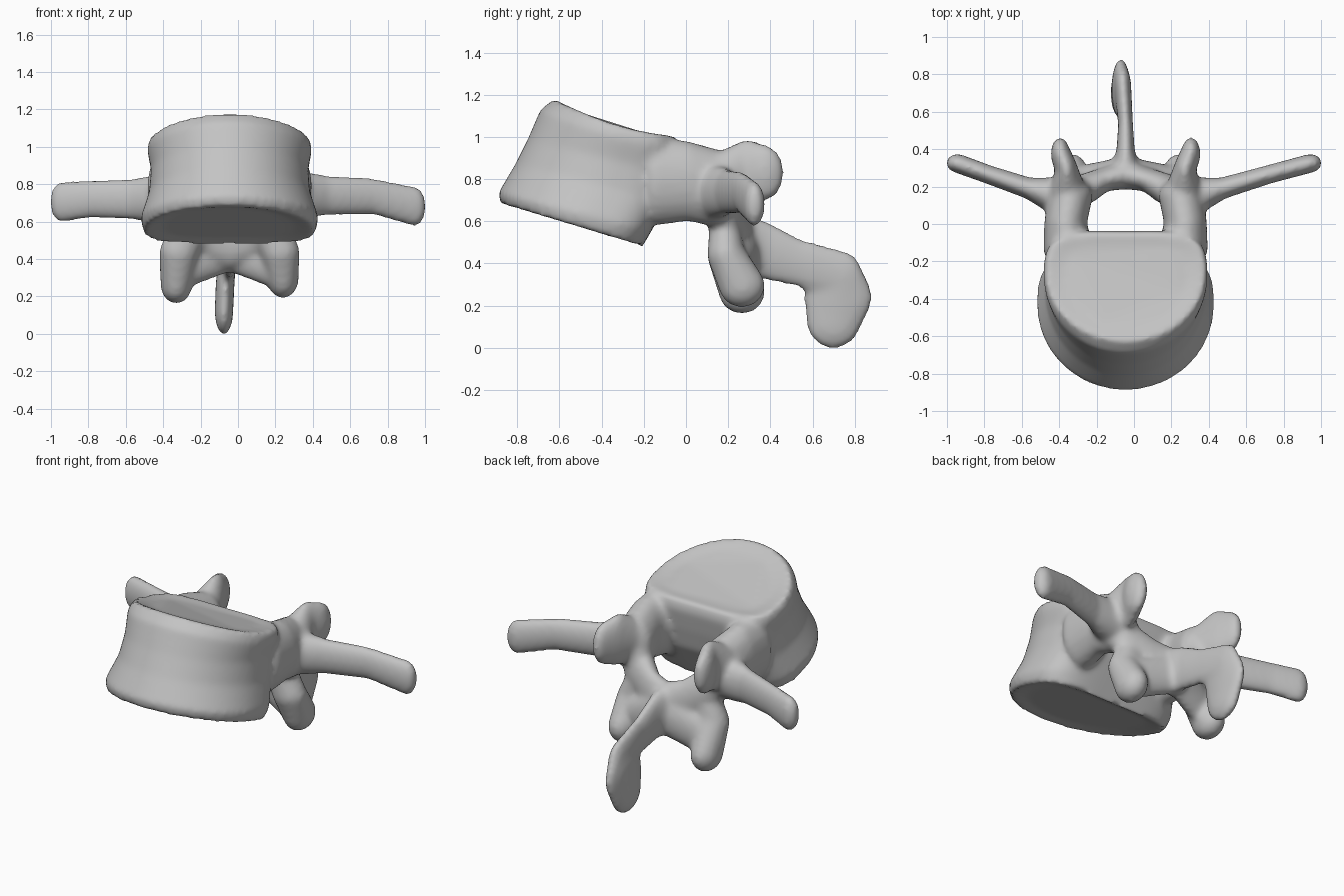
import bpy, bmesh, math
from mathutils import Vector

if "Cube" in bpy.data.objects:
    bpy.data.objects.remove(bpy.data.objects["Cube"])

MID = -0.045   # the bone's own midline
bm = bmesh.new()

# Unit sphere points reused by every rounded section
ball = bmesh.new()
bmesh.ops.create_icosphere(ball, subdivisions=3, radius=1)
UNIT = [v.co.copy() for v in ball.verts]
ball.free()


def limb(sections):
    """Chain of ellipsoids (x, y, z, rx, ry, rz), hulled pair by pair."""
    for pair in zip(sections, sections[1:]):
        verts = []
        for x, y, z, rx, ry, rz in pair:
            verts += [bm.verts.new((x + p.x * rx, y + p.y * ry, z + p.z * rz)) for p in UNIT]
        hull = bmesh.ops.convex_hull(bm, input=verts)
        loose = {g for g in hull["geom_interior"] + hull["geom_unused"]
                 if isinstance(g, bmesh.types.BMVert)}
        bmesh.ops.delete(bm, geom=list(loose), context='VERTS')


def body_ring(front, back, width, scale=1.0, shift=0.0, sag=0.0, count=64):
    """D-shaped ring with a slightly hollow back, on a tilted, sagging plane."""
    f, b = Vector((0, *front)), Vector((0, *back))
    ring = []
    for i in range(count):
        a = math.tau * i / count
        c, s = math.cos(a), math.sin(a)
        if s < 0:
            u, v = c, 0.6 + 0.6 * s
        else:
            u = math.copysign(abs(c) ** 0.65, c)
            v = 0.6 + 0.4 * s ** 0.65 - 0.05 * s * (1 - u * u)
        u, v = u * scale, 0.55 + (v - 0.55) * scale
        p = f.lerp(b, v)
        z = p.z + shift - sag * math.sin(math.pi * v)
        ring.append(bm.verts.new((MID + u * width, p.y, z)))
    return ring


# Body: flared rims, narrower waist, dished end plates
low = ((-0.895, 0.685), (-0.16, 0.465))
high = ((-0.635, 1.185), (-0.01, 1.0))
rings = [
    body_ring(*low, 0.46, 0.75, 0.02),
    body_ring(*low, 0.475, 0.96),
    body_ring((-0.89, 0.735), (-0.13, 0.54), 0.475),
    body_ring((-0.81, 0.87), (-0.05, 0.68), 0.43),
    body_ring((-0.75, 0.99), (-0.02, 0.81), 0.42),
    body_ring((-0.69, 1.13), (0.0, 0.94), 0.44, sag=0.03),
    body_ring(*high, 0.44, 0.97, sag=0.035),
    body_ring(*high, 0.43, 0.75, -0.01, sag=0.035),
]
for r0, r1 in zip(rings, rings[1:]):
    for i in range(len(r0)):
        j = (i + 1) % len(r0)
        bm.faces.new((r0[i], r0[j], r1[j], r1[i]))
bm.faces.new(rings[0][::-1])
bm.faces.new(rings[-1])

for side, drop in ((-1, -0.015), (1, 0.015)):
    def at(d, *rest):
        return (MID + side * d, *rest)

    # Pedicle
    limb([at(0.31, -0.14, 0.79, 0.13, 0.08, 0.21),
          at(0.32, 0.01, 0.79, 0.115, 0.08, 0.19),
          at(0.295, 0.15, 0.755, 0.12, 0.09, 0.185)])
    # Upper joint process
    limb([at(0.31, 0.17, 0.80, 0.10, 0.09, 0.13),
          at(0.315, 0.29, 0.83, 0.055, 0.09, 0.16),
          at(0.35, 0.375, 0.83, 0.05, 0.09, 0.13)])
    # Lower joint process
    limb([at(0.28, 0.16, 0.74, 0.09, 0.09, 0.14),
          at(0.22, 0.185, 0.56, 0.10, 0.075, 0.10),
          at(0.27, 0.19, 0.44, 0.105, 0.09, 0.09),
          at(0.285, 0.265, 0.28 + drop, 0.085, 0.11, 0.105)])
    # Lamina closing the canal behind, and its lower web
    limb([at(0.22, 0.19, 0.61, 0.10, 0.075, 0.13),
          at(0.11, 0.24, 0.53, 0.06, 0.065, 0.14),
          at(0.0, 0.265, 0.49, 0.06, 0.08, 0.15)])
    limb([at(0.25, 0.24, 0.36, 0.08, 0.07, 0.12),
          at(0.0, 0.30, 0.46, 0.05, 0.06, 0.13)])

# Side processes, slightly different on each side
limb([(-0.36, 0.13, 0.72, 0.08, 0.12, 0.14),
      (-0.56, 0.19, 0.72, 0.05, 0.058, 0.11),
      (-0.78, 0.265, 0.72, 0.05, 0.05, 0.10),
      (-0.945, 0.325, 0.705, 0.06, 0.05, 0.11)])
limb([(0.27, 0.13, 0.74, 0.08, 0.12, 0.14),
      (0.47, 0.19, 0.74, 0.05, 0.058, 0.107),
      (0.72, 0.265, 0.735, 0.05, 0.05, 0.097),
      (0.945, 0.325, 0.68, 0.06, 0.05, 0.107)])

# Rear spine, a hatchet bent downwards
limb([(MID, 0.28, 0.48, 0.08, 0.07, 0.15),
      (MID, 0.38, 0.46, 0.05, 0.06, 0.14),
      (MID, 0.53, 0.405, 0.04, 0.06, 0.115),
      (-0.06, 0.74, 0.335, 0.045, 0.10, 0.125),
      (-0.07, 0.72, 0.24, 0.05, 0.165, 0.16),
      (-0.075, 0.70, 0.125, 0.05, 0.13, 0.13)])

bmesh.ops.recalc_face_normals(bm, faces=bm.faces)
mesh = bpy.data.meshes.new("vertebra")
bm.to_mesh(mesh)
bm.free()
bone = bpy.data.objects.new("vertebra", mesh)
bpy.context.collection.objects.link(bone)

# Bone colour
mat = bpy.data.materials.new("bone grey")
mat.use_nodes = True
grey = (0.55, 0.55, 0.55, 1)
mat.diffuse_color = grey
mat.node_tree.nodes["Principled BSDF"].inputs["Base Color"].default_value = grey
mesh.materials.append(mat)

# Fuse all parts into one skin and soften the joins
fuse = bone.modifiers.new("fuse", 'REMESH')
fuse.mode = 'VOXEL'
fuse.voxel_size = 0.016
fuse.use_smooth_shade = True
soft = bone.modifiers.new("soften", 'SMOOTH')
soft.factor = 0.5
soft.iterations = 10
